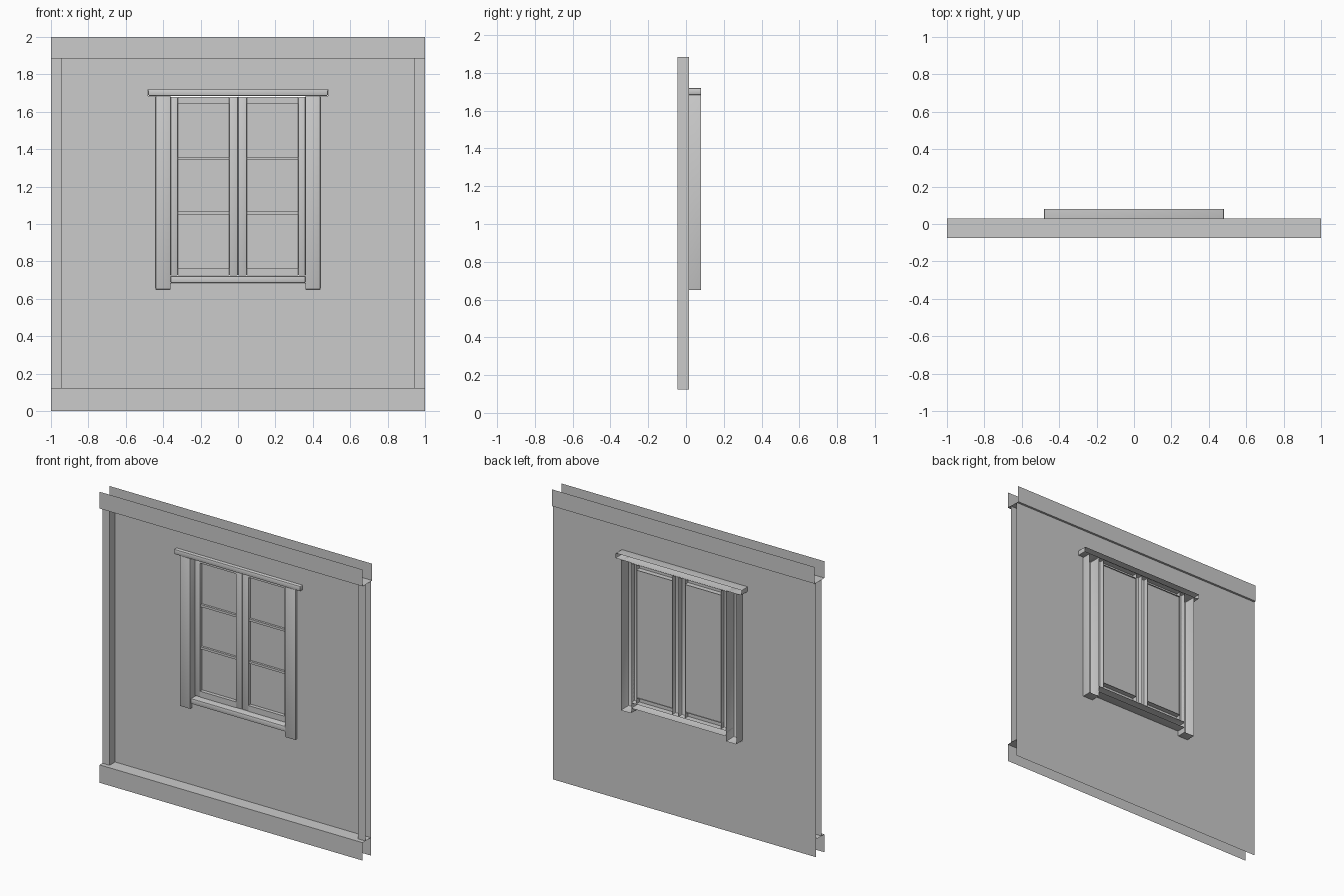
import bpy, bmesh

if "Cube" in bpy.data.objects:
    bpy.data.objects.remove(bpy.data.objects["Cube"])

WALL_Y = 0.015   # main wall plane
BACK_Y = 0.08    # rear edge of the window casing


def finish(name, bm):
    mesh = bpy.data.meshes.new(name)
    bm.to_mesh(mesh)
    bm.free()
    obj = bpy.data.objects.new(name, mesh)
    bpy.context.collection.objects.link(obj)
    return obj


def sheet(name, profile, start, end, axis):
    """Open strip: a profile swept in a straight line along x or z."""
    bm = bmesh.new()
    rows = []
    for t in (start, end):
        rows.append([bm.verts.new((t, p, q) if axis == 'x' else (p, q, t)) for p, q in profile])
    for i in range(len(profile) - 1):
        bm.faces.new((rows[0][i], rows[0][i + 1], rows[1][i + 1], rows[1][i]))
    return finish(name, bm)


def trim(name, x0, x1, y0, y1, z0, z1, bevel=0.0):
    """Box with an open back and softened front edges."""
    bm = bmesh.new()
    bmesh.ops.create_cube(bm, size=1)
    for v in bm.verts:
        v.co = ((x0, x1)[v.co.x > 0], (y0, y1)[v.co.y > 0], (z0, z1)[v.co.z > 0])
    back = [f for f in bm.faces if f.normal.y > 0.9 or all(abs(v.co.y - y1) < 1e-6 for v in f.verts)]
    bmesh.ops.delete(bm, geom=back, context='FACES')
    if bevel:
        edges = [e for e in bm.edges if not e.is_boundary]
        bmesh.ops.bevel(bm, geom=edges, offset=bevel, segments=2, profile=0.5, affect='EDGES')
    obj = finish(name, bm)
    if bevel:
        bpy.ops.object.select_all(action='DESELECT')
        obj.select_set(True)
        bpy.context.view_layer.objects.active = obj
        bpy.ops.object.shade_smooth_by_angle(angle=0.6)
    return obj


# Wall panel, left open where the window casing passes through
bm = bmesh.new()
xs = [-1, -0.48, -0.44, -0.36, 0.36, 0.44, 0.48, 1]
zs = [0, 0.65, 0.685, 1.685, 1.72, 1.885]
for x0, x1 in zip(xs, xs[1:]):
    for z0, z1 in zip(zs, zs[1:]):
        cx, cz = abs(x0 + x1) / 2, (z0 + z1) / 2
        lintel_gap = cx < 0.48 and 1.685 < cz < 1.72
        jamb_gap = 0.36 < cx < 0.44 and 0.65 < cz < 1.685
        window_gap = cx < 0.36 and 0.685 < cz < 1.685
        if not (lintel_gap or jamb_gap or window_gap):
            bm.faces.new([bm.verts.new(c) for c in (
                (x0, WALL_Y, z0), (x1, WALL_Y, z0), (x1, WALL_Y, z1), (x0, WALL_Y, z1))])
bmesh.ops.remove_doubles(bm, verts=bm.verts, dist=1e-5)
finish("wall_panel", bm)

# Top channel and baseboard, open at the ends
sheet("top_channel", [(-0.075, 2), (-0.075, 1.885), (0.03, 1.885), (0.03, 2)], -1, 1, 'x')
sheet("baseboard", [(WALL_Y, 0.123), (-0.075, 0.123), (-0.075, 0)], -1, 1, 'x')

# Corner posts, open towards the neighbouring wall
for side, label in ((-1, "left"), (1, "right")):
    sheet(label + "_post", [(side, -0.045), (side * 0.945, -0.045), (side * 0.945, WALL_Y)],
          0.123, 1.885, 'z')

# Window casing
trim("window_lintel", -0.48, 0.48, -0.01, BACK_Y, 1.685, 1.72, 0.006)
trim("window_sill", -0.36, 0.36, 0.0, BACK_Y, 0.685, 0.722, 0.005)
for side, label in ((-1, "left"), (1, "right")):
    a, b = sorted((side * 0.36, side * 0.44))
    trim(label + "_jamb", a, b, -0.005, BACK_Y, 0.65, 1.685, 0.005)

# Two sashes with stiles, rails, glazing bars and glass
for side, label in ((-1, "left"), (1, "right")):
    def part(name, u0, u1, y0, y1, z0, z1, bevel=0.0):
        a, b = sorted((side * u0, side * u1))
        trim(label + "_" + name, a, b, y0, y1, z0, z1, bevel)

    part("inner_stile", 0.001, 0.047, 0.045, BACK_Y, 0.725, 1.68, 0.003)
    part("outer_stile", 0.322, 0.36, 0.045, BACK_Y, 0.725, 1.68, 0.003)
    part("bottom_rail", 0.047, 0.322, 0.045, BACK_Y, 0.725, 0.765)
    part("top_rail", 0.047, 0.322, 0.045, BACK_Y, 1.645, 1.68)
    for i, z in enumerate((1.058, 1.349)):
        part(f"glazing_bar_{i + 1}", 0.047, 0.322, 0.055, 0.07, z - 0.008, z + 0.008)
    sheet(label + "_glass", [(0.07, 0.765), (0.07, 1.645)], side * 0.047, side * 0.322, 'x')
